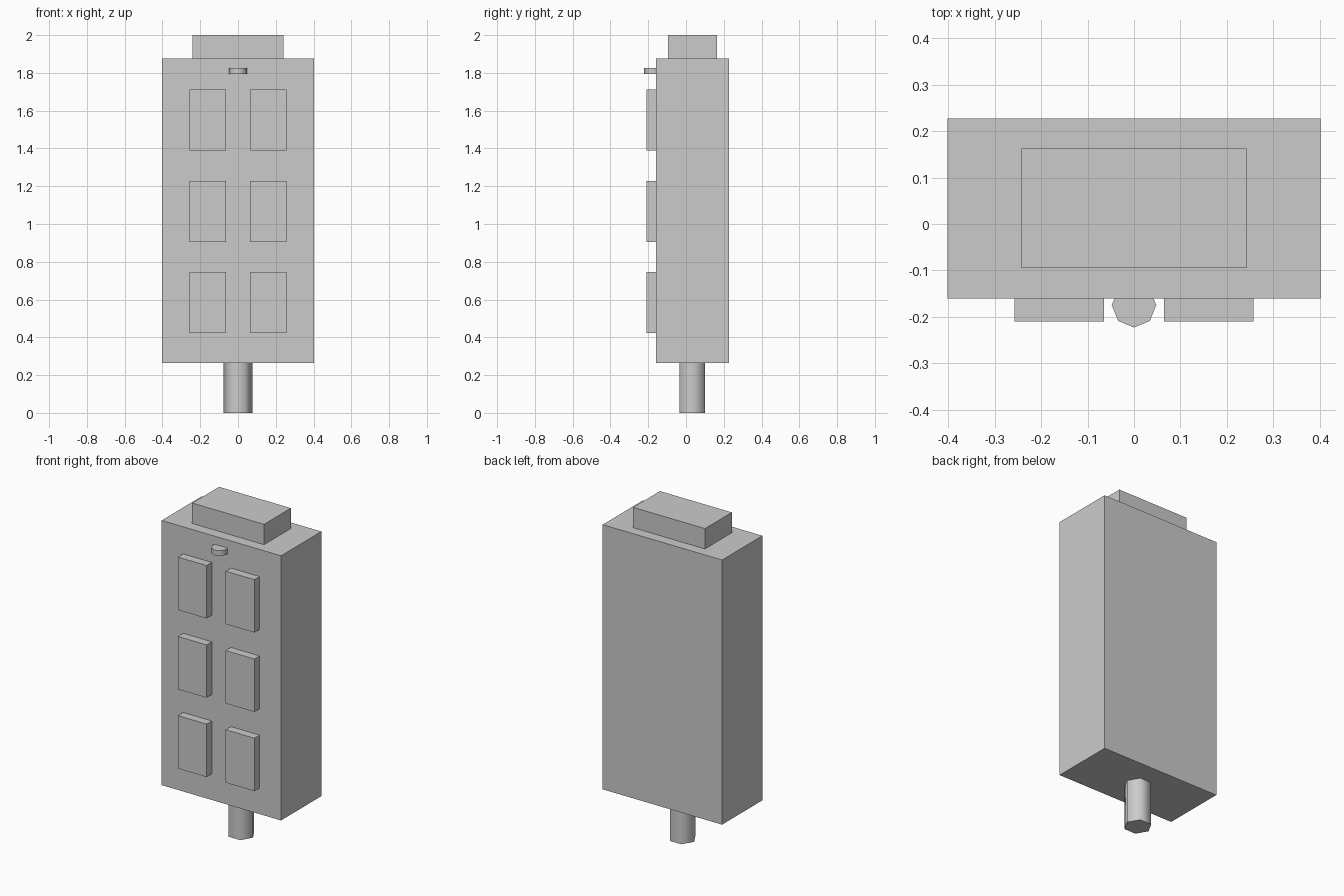
import bpy, math

if "Cube" in bpy.data.objects:
    bpy.data.objects.remove(bpy.data.objects["Cube"])


def box(name, x, y, z):
    """Box from (min, max) ranges on each axis."""
    rng = (x, y, z)
    bpy.ops.mesh.primitive_cube_add(size=1, location=[(a + b) / 2 for a, b in rng])
    ob = bpy.context.object
    ob.name = name
    ob.scale = [b - a for a, b in rng]
    bpy.ops.object.transform_apply(location=False, rotation=False, scale=True)
    return ob


def prism(name, sides, radius, x, y, z, turn):
    """Upright low-sided cylinder with smooth sides and sharp rims."""
    bpy.ops.mesh.primitive_cylinder_add(vertices=sides, radius=radius, depth=z[1] - z[0],
                                        location=(x, y, (z[0] + z[1]) / 2))
    ob = bpy.context.object
    ob.name = name
    ob.rotation_euler.z = turn
    bpy.ops.object.transform_apply(location=False, rotation=True, scale=False)
    bpy.ops.object.shade_smooth_by_angle(angle=math.radians(65))
    return ob


# Main housing and top block
box("body", (-0.402, 0.402), (-0.16, 0.227), (0.265, 1.876))
box("top_block", (-0.242, 0.242), (-0.095, 0.163), (1.876, 2.0))

# Two columns of three front panels
for row, z in enumerate((0.424, 0.906, 1.389)):
    for side, sx in (("left", -1), ("right", 1)):
        cx = sx * 0.161
        box(f"panel_{side}_{row + 1}", (cx - 0.0965, cx + 0.0965), (-0.21, -0.16), (z, z + 0.322))

# Small octagonal knob on the front, hexagonal post underneath
prism("front_knob", 8, 0.048, 0, -0.175, (1.795, 1.827), 0)
prism("bottom_post", 6, 0.078, 0, 0.033, (0, 0.265), math.radians(30))
